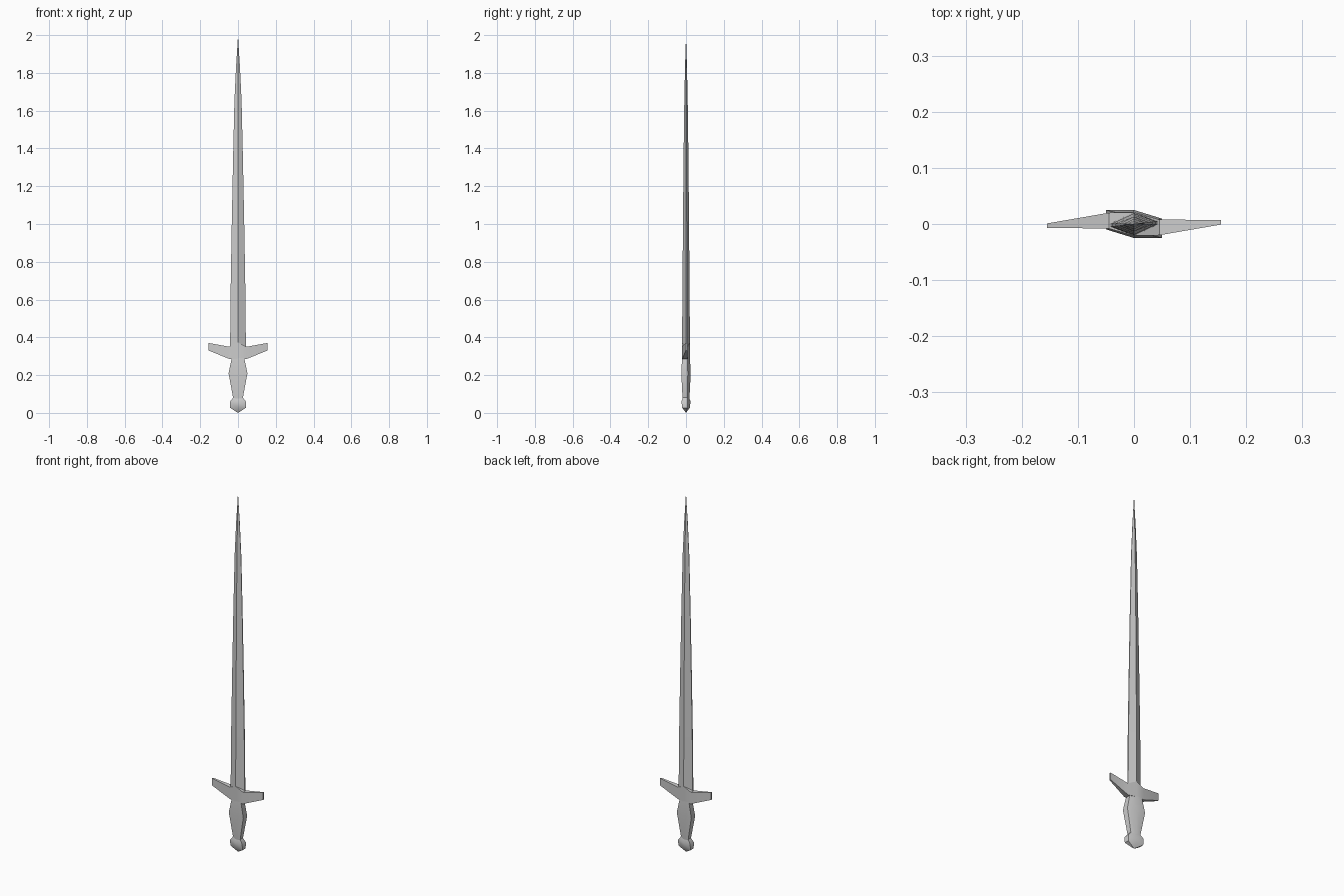
import bpy, bmesh, math

if "Cube" in bpy.data.objects:
    bpy.data.objects.remove(bpy.data.objects["Cube"])


def loft(name, rings, smooth_angle=0):
    """Join matching rings of points into a closed, capped solid."""
    bm = bmesh.new()
    loops = [[bm.verts.new(p) for p in ring] for ring in rings]
    for a, b in zip(loops, loops[1:]):
        n = len(a)
        for i in range(n):
            j = (i + 1) % n
            bm.faces.new((a[i], a[j], b[j], b[i]))
    bm.faces.new(loops[0])
    bm.faces.new(loops[-1])
    bmesh.ops.remove_doubles(bm, verts=bm.verts, dist=1e-5)
    bmesh.ops.recalc_face_normals(bm, faces=bm.faces)
    mesh = bpy.data.meshes.new(name)
    bm.to_mesh(mesh)
    bm.free()
    obj = bpy.data.objects.new(name, mesh)
    bpy.context.collection.objects.link(obj)
    if smooth_angle:
        bpy.ops.object.select_all(action='DESELECT')
        obj.select_set(True)
        bpy.context.view_layer.objects.active = obj
        bpy.ops.object.shade_smooth_by_angle(angle=math.radians(smooth_angle))
    return obj


def stack(section, profile):
    """Scale a cross-section by (z, half width, half depth) rows."""
    return [[(x * w, y * d, z) for x, y in section] for z, w, d in profile]


# Skewed six-sided sections, symmetric under a half turn
handle_section = [(-1, 1), (0, 1), (1, 0.38), (1, -1), (0, -1), (-1, -0.38)]
blade_section = [(-1, 0.05), (0, 1), (1, 0.25), (1, -0.05), (0, -1), (-1, -0.25)]

# Blade: slow taper, then a needle point
loft("blade", stack(blade_section, [
    (0.32, 0.042, 0.021), (0.65, 0.039, 0.019), (1.0, 0.033, 0.016),
    (1.35, 0.026, 0.013), (1.65, 0.019, 0.009), (1.84, 0.010, 0.005),
    (1.93, 0.004, 0.002), (2.0, 0.0, 0.0)]))

# Crossguard: swept arms, skewed in plan. Rows: x, y low, y high, z low, z high
half = [(0.155, -0.001, 0.007, 0.33, 0.37), (0.045, -0.020, 0.008, 0.285, 0.35)]
rows = [(-x, -y1, -y0, z0, z1) for x, y0, y1, z0, z1 in half]
rows += [(0, -0.021, 0.021, 0.285, 0.372)] + half[::-1]
loft("crossguard", [[(x, y0, z0), (x, y1, z0), (x, y1, z1), (x, y0, z1)]
                    for x, y0, y1, z0, z1 in rows], 35)

# Grip: swells in the upper half
loft("grip", stack(handle_section, [
    (0.07, 0.024, 0.018), (0.21, 0.050, 0.025), (0.29, 0.033, 0.021)]), 50)

# Pommel: faceted knob with a blunt point
loft("pommel", stack(handle_section, [
    (0.0, 0.0, 0.0), (0.027, 0.042, 0.020), (0.06, 0.042, 0.024),
    (0.083, 0.024, 0.016)]), 50)
